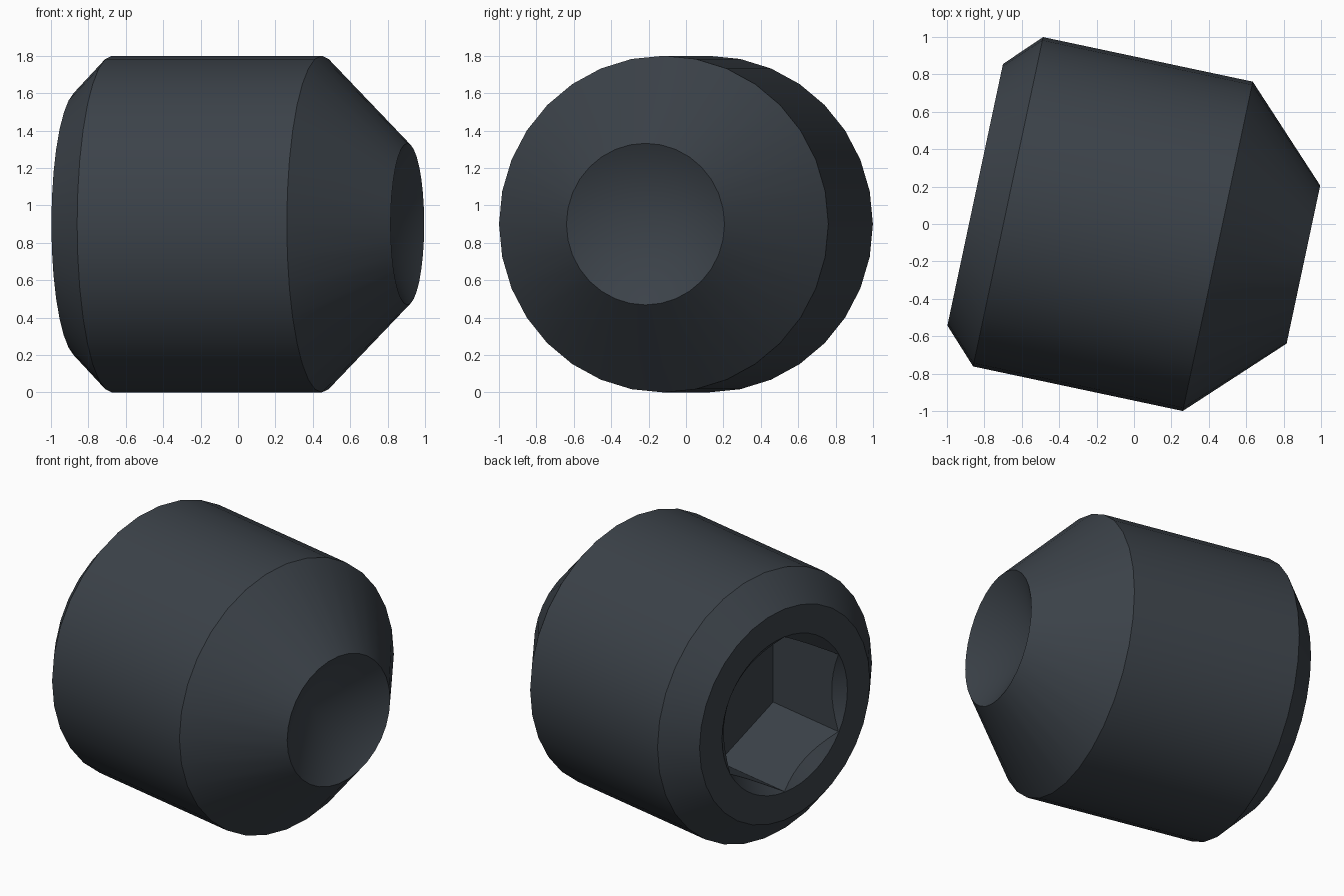
import bpy, bmesh, math
from mathutils import Matrix, Vector

if "Cube" in bpy.data.objects:
    bpy.data.objects.remove(bpy.data.objects["Cube"])

SIDES = 32            # outer body
SOCKET_SIDES = 48     # hex socket, divisible by six
REAR, TIP = -0.865, 0.929

bm = bmesh.new()


def ring(count, fn):
    """Ring of vertices; fn(angle) gives (radius, position along the axis)."""
    out = []
    for i in range(count):
        a = math.tau * i / count
        r, h = fn(a)
        out.append(bm.verts.new((r * math.cos(a), r * math.sin(a), h)))
    return out


def bridge(lower, upper):
    n = len(lower)
    for i in range(n):
        j = (i + 1) % n
        bm.faces.new((lower[i], lower[j], upper[j], upper[i]))


def hex_radius(a, corner=0.523):
    return corner * math.cos(math.pi / 6) / math.cos(a % (math.pi / 3) - math.pi / 6)


# Turned body: rear chamfer, cylinder, tapered tip
profile = [(0.715, REAR), (0.90, -0.685), (0.90, 0.461), (0.432, TIP)]
body = [ring(SIDES, lambda a, p=p: p) for p in profile]
for lo, hi in zip(body, body[1:]):
    bridge(lo, hi)

# Conical cup in the tip
apex = bm.verts.new((0, 0, TIP - 0.245))
for i in range(SIDES):
    bm.faces.new((body[-1][i], body[-1][(i + 1) % SIDES], apex))

# Hex socket with a countersunk mouth
MOUTH = 0.526
mouth = ring(SOCKET_SIDES, lambda a: (MOUTH, REAR))
lip = ring(SOCKET_SIDES, lambda a: (hex_radius(a), REAR + 0.85 * (MOUTH - hex_radius(a))))
floor = ring(SOCKET_SIDES, lambda a: (hex_radius(a), REAR + 0.59))
bridge(lip, mouth)
bridge(floor, lip)
bm.faces.new(floor)

# Flat annular rear face
edges = []
for loop in (body[0], mouth):
    for i, v in enumerate(loop):
        edges.append(bm.edges.get((v, loop[(i + 1) % len(loop)])))
bmesh.ops.triangle_fill(bm, edges=edges, use_beauty=True, normal=Vector((0, 0, -1)))

# Lay the axis along x, turned twelve degrees towards the front
t = math.radians(12)
axis = Vector((math.cos(t), -math.sin(t), 0))
up = Vector((0, 0, 1))
turn = Matrix((up, axis.cross(up), axis)).transposed().to_4x4()
bm.transform(Matrix.Translation((-0.003, -0.0235, 0.9)) @ turn)
bmesh.ops.recalc_face_normals(bm, faces=bm.faces)

mesh = bpy.data.meshes.new("set_screw")
bm.to_mesh(mesh)
bm.free()
obj = bpy.data.objects.new("set_screw", mesh)
bpy.context.collection.objects.link(obj)

steel = bpy.data.materials.new("dark_steel")
steel.diffuse_color = (0.044, 0.054, 0.066, 1)
steel.use_nodes = True
steel.node_tree.nodes["Principled BSDF"].inputs["Base Color"].default_value = steel.diffuse_color
mesh.materials.append(steel)

bpy.context.view_layer.objects.active = obj
obj.select_set(True)
bpy.ops.object.shade_smooth_by_angle(angle=math.radians(30))
